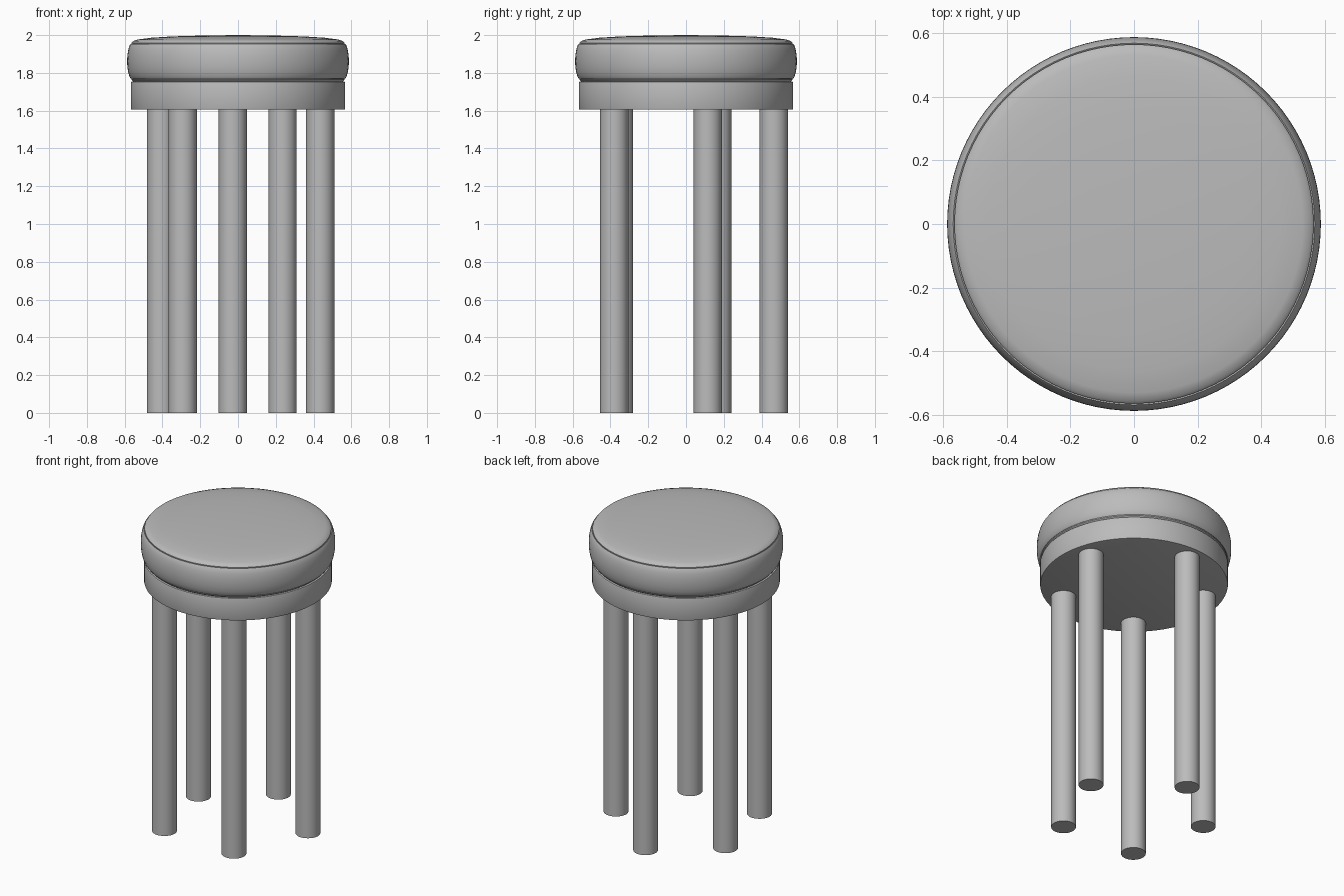
import bpy
import bmesh
import math

cube = bpy.data.objects.get("Cube")
if cube:
    bpy.data.objects.remove(cube, do_unlink=True)

# One plain grey for the whole stool
GREY = (0.5, 0.5, 0.5, 1.0)
grey = bpy.data.materials.new("plain grey")
grey.use_nodes = True
grey.diffuse_color = GREY
grey.node_tree.nodes["Principled BSDF"].inputs["Base Color"].default_value = GREY


def lathe(name, profile, segments, location=(0, 0, 0), angle=35):
    """Spin an (r, z) profile, running bottom to top, around the z axis."""
    bm = bmesh.new()
    verts = [bm.verts.new((r, 0, z)) for r, z in profile]
    edges = [bm.edges.new(pair) for pair in zip(verts, verts[1:])]
    bmesh.ops.spin(bm, geom=verts + edges, cent=(0, 0, 0), axis=(0, 0, 1),
                   angle=math.tau, steps=segments)
    bmesh.ops.remove_doubles(bm, verts=bm.verts, dist=0.0005)
    bmesh.ops.recalc_face_normals(bm, faces=bm.faces)
    mesh = bpy.data.meshes.new(name)
    bm.to_mesh(mesh)
    bm.free()
    mesh.materials.append(grey)
    obj = bpy.data.objects.new(name, mesh)
    obj.location = location
    bpy.context.collection.objects.link(obj)
    bpy.ops.object.select_all(action="DESELECT")
    obj.select_set(True)
    bpy.context.view_layer.objects.active = obj
    bpy.ops.object.shade_smooth_by_angle(angle=math.radians(angle))
    return obj


# Padded cushion: bulging side, seam grooves and domed faces, mirrored in z
MIDDLE = 1.862
upper = [(0.587, 0), (0.586, 0.03), (0.581, 0.06), (0.574, 0.083),
         (0.568, 0.092), (0.563, 0.089), (0.564, 0.097), (0.555, 0.107),
         (0.53, 0.115), (0.46, 0.124), (0.35, 0.131), (0.18, 0.136), (0, 0.138)]
lower = [(r, -h) for r, h in reversed(upper[1:])]
lathe("seat_cushion", [(r, MIDDLE + h) for r, h in lower + upper], 96)

# Seat base: thick disc with softened rims
R, LOW, HIGH, SOFT = 0.567, 1.605, 1.755, 0.008
lathe("seat_base", [(0, LOW), (R - SOFT, LOW), (R - 0.002, LOW + 0.002), (R, LOW + SOFT),
                    (R, HIGH - SOFT), (R - 0.002, HIGH - 0.002), (R - SOFT, HIGH),
                    (0, HIGH)], 96, angle=50)

# Five straight round legs
legs = {
    "left_leg": (0.435, 0.115),
    "back_leg": (-0.028, 0.465),
    "right_leg": (-0.407, 0.165),
    "front_right_leg": (-0.293, -0.355),
    "front_left_leg": (0.236, -0.38),
}
for name, (x, y) in legs.items():
    lathe(name, [(0, 0), (0.075, 0), (0.075, LOW + 0.01), (0, LOW + 0.01)], 32, (x, y, 0))
